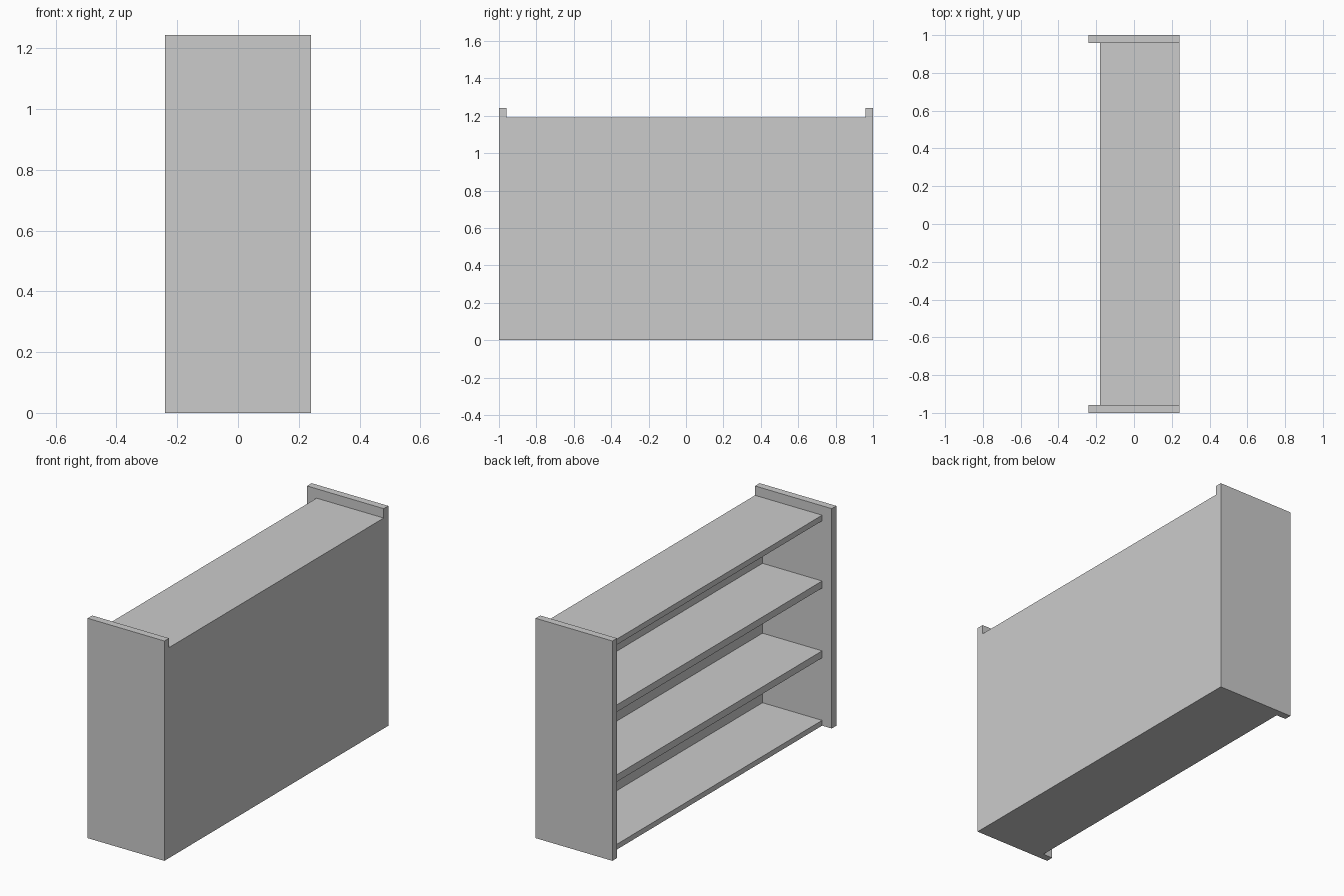
import bpy

if "Cube" in bpy.data.objects:
    bpy.data.objects.remove(bpy.data.objects["Cube"])


def box(name, x, y, z):
    """Add a box from (min, max) ranges on each axis."""
    bpy.ops.mesh.primitive_cube_add(
        size=1, location=[(a + b) / 2 for a, b in (x, y, z)])
    ob = bpy.context.object
    ob.name = name
    ob.scale = [b - a for a, b in (x, y, z)]
    bpy.ops.object.transform_apply(location=False, rotation=False, scale=True)
    return ob


HALF_LENGTH, HALF_DEPTH, HEIGHT = 1.0, 0.24, 1.243
INNER = 0.959          # inner face of the side panels
SHELF_FRONT = -0.18    # open edge of the shelves
PANEL_INNER = 0.193    # inner face of the closing panel
span = (-INNER, INNER)

# Side panels
for name, y in (("side_panel_left", (-HALF_LENGTH, -INNER)),
                ("side_panel_right", (INNER, HALF_LENGTH))):
    box(name, (-HALF_DEPTH, HALF_DEPTH), y, (0, HEIGHT))

# Top and bottom boards run the full depth
box("bottom_board", (SHELF_FRONT, HALF_DEPTH), span, (0, 0.03))
box("top_board", (SHELF_FRONT, HALF_DEPTH), span, (1.158, 1.19))

# Closing panel between top and bottom boards
box("back_panel", (PANEL_INNER, HALF_DEPTH), span, (0.03, 1.158))

# Inner shelves
for i, top in enumerate((0.423, 0.818)):
    box(f"shelf_{i + 1}", (SHELF_FRONT, PANEL_INNER), span, (top - 0.04, top))
